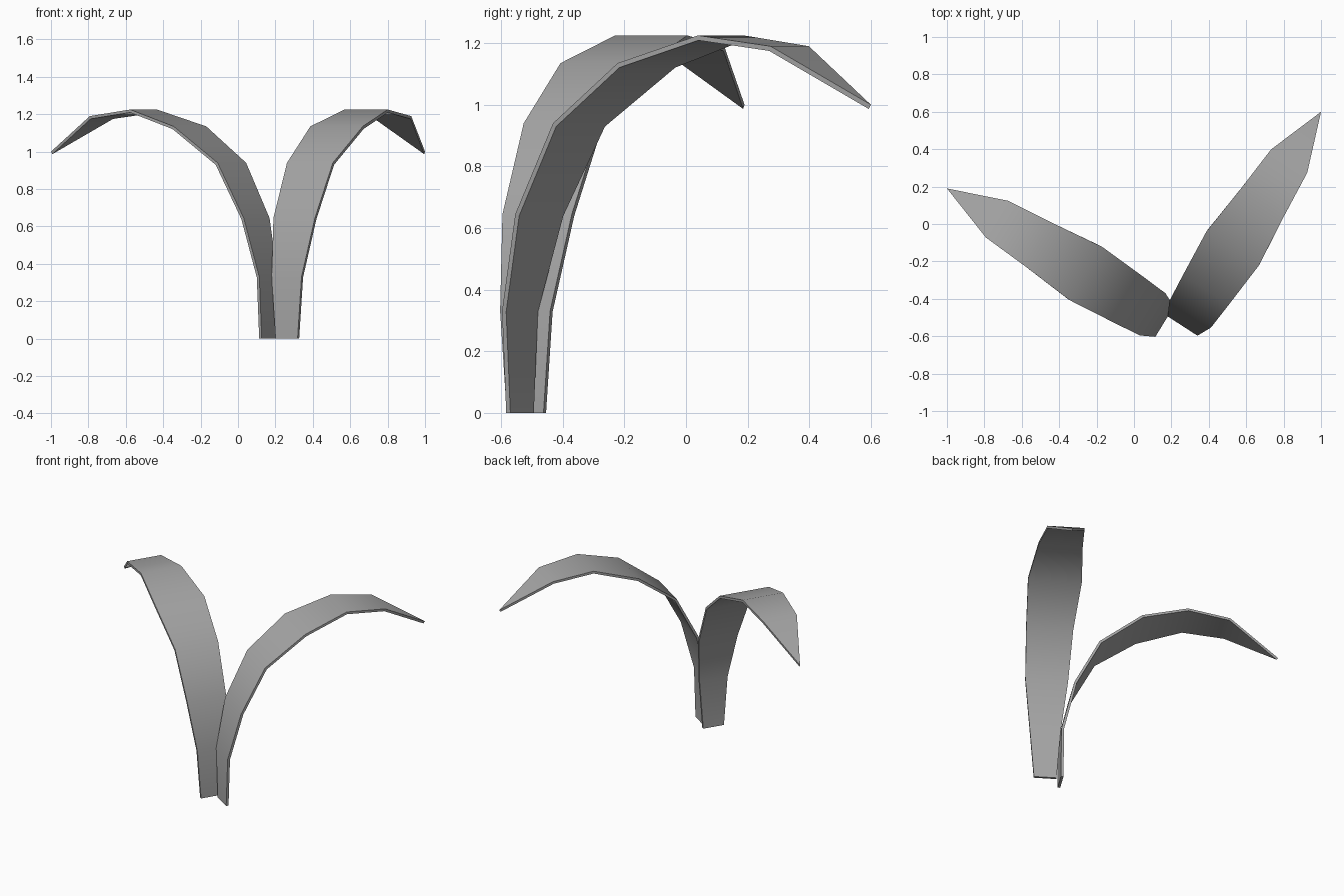
import bpy
import bmesh
import math
from mathutils import Vector

cube = bpy.data.objects.get("Cube")
if cube:
    bpy.data.objects.remove(cube, do_unlink=True)

grey = bpy.data.materials.new("leaf grey")
grey.use_nodes = True
colour = (0.38, 0.38, 0.38, 1)
grey.diffuse_color = colour
grey.node_tree.nodes["Principled BSDF"].inputs["Base Color"].default_value = colour

# Arching leaf profile: reach from the base, height, half width
PROFILE = [(-0.01, 0, 0.07), (-0.01, 0.33, 0.095), (0.065, 0.645, 0.132),
           (0.22, 0.94, 0.146), (0.483, 1.135, 0.167), (0.774, 1.225, 0.137),
           (1.04, 1.19, 0.115)]
TIP = (1.354, 1.0)
THICKNESS = 0.016


def make_leaf(name, base, tip):
    """Sweep the leaf profile from base towards tip and give it thickness."""
    base = Vector((*base, 0))
    along = (Vector((*tip, 0)) - base).normalized()
    across = Vector((along.y, -along.x, 0))
    up = Vector((0, 0, 1))
    bm = bmesh.new()
    rungs = []
    for reach, height, half in PROFILE:
        middle = base + along * reach + up * height
        rungs.append([bm.verts.new(middle - across * half),
                      bm.verts.new(middle + across * half)])
    for (a, b), (c, d) in zip(rungs, rungs[1:]):
        bm.faces.new((a, b, d, c))
    point = bm.verts.new(base + along * TIP[0] + up * TIP[1])
    bm.faces.new((*rungs[-1], point))
    mesh = bpy.data.meshes.new(name)
    bm.to_mesh(mesh)
    bm.free()
    mesh.materials.append(grey)
    leaf = bpy.data.objects.new(name, mesh)
    bpy.context.collection.objects.link(leaf)

    # Thickness grows inwards, away from the outer surface
    solid = leaf.modifiers.new("thickness", "SOLIDIFY")
    solid.thickness = THICKNESS
    solid.offset = -1
    bpy.ops.object.select_all(action="DESELECT")
    leaf.select_set(True)
    bpy.context.view_layer.objects.active = leaf
    bpy.ops.object.modifier_apply(modifier=solid.name)
    bpy.ops.object.shade_smooth_by_angle(angle=math.radians(32))


make_leaf("left_leaf", (0.265, -0.537), (1.0, 0.60))
make_leaf("right_leaf", (0.155, -0.517), (-1.0, 0.19))
